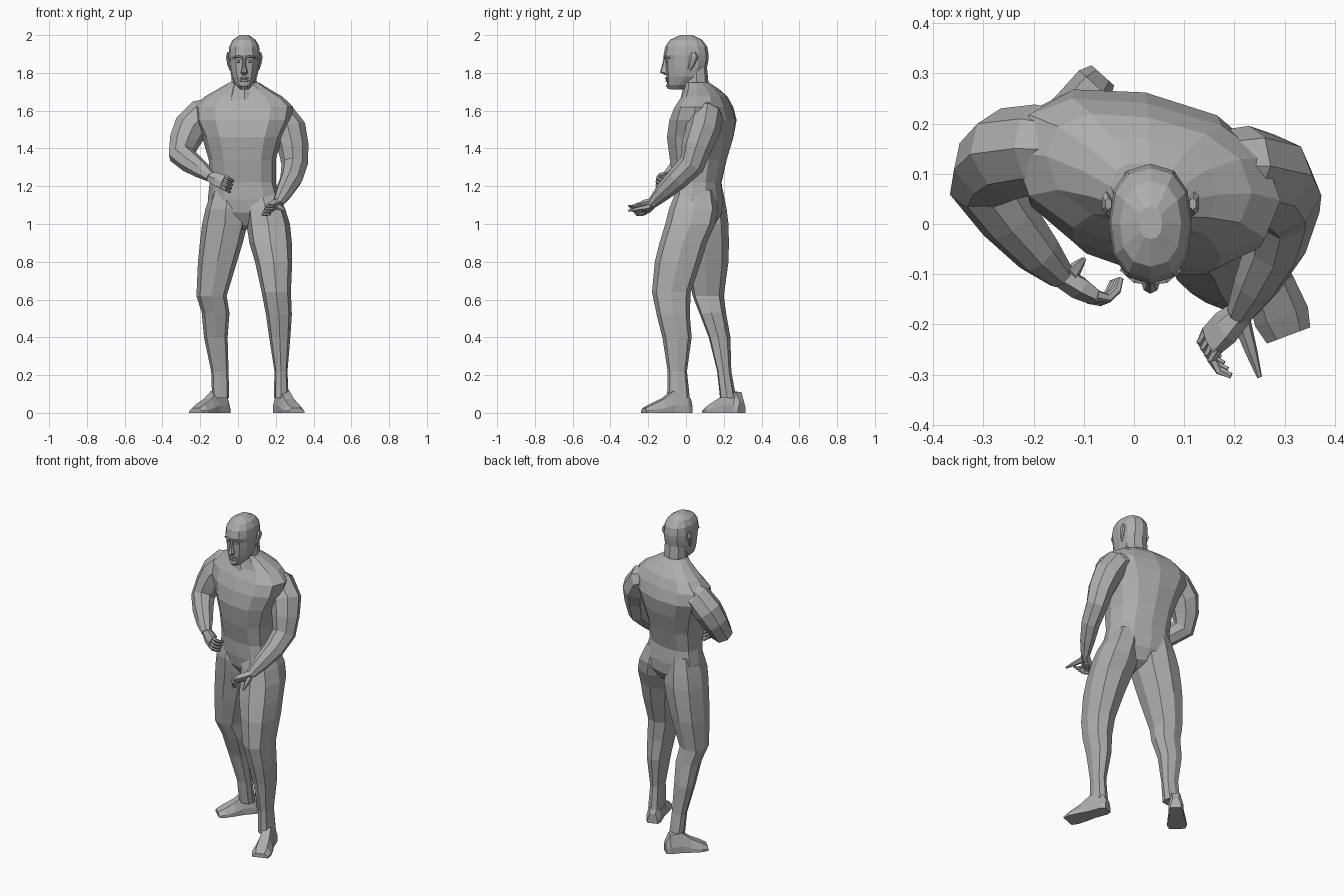
import bpy, bmesh, math
from mathutils import Vector

cube = bpy.data.objects.get("Cube")
if cube:
    bpy.data.objects.remove(cube, do_unlink=True)

clay = bpy.data.materials.new("clay_grey")
clay.use_nodes = True
GREY = (0.42, 0.42, 0.42, 1)
clay.diffuse_color = GREY
for node in clay.node_tree.nodes:
    if node.type == 'BSDF_PRINCIPLED':
        node.inputs["Base Color"].default_value = GREY


def loft(name, rings):
    """Bridge a list of equal point rings into one closed flat-shaded mesh."""
    bm = bmesh.new()
    loops = [[bm.verts.new(point) for point in ring] for ring in rings]
    count = len(loops[0])
    for lower, upper in zip(loops, loops[1:]):
        for i in range(count):
            j = (i + 1) % count
            bm.faces.new((lower[i], lower[j], upper[j], upper[i]))
    bm.faces.new(loops[0][::-1])
    bm.faces.new(loops[-1])
    bmesh.ops.recalc_face_normals(bm, faces=bm.faces)
    mesh = bpy.data.meshes.new(name)
    bm.to_mesh(mesh)
    bm.free()
    mesh.materials.append(clay)
    obj = bpy.data.objects.new(name, mesh)
    bpy.context.collection.objects.link(obj)
    return obj


def unit_section(sides, power=0.85):
    """Slightly squared circle."""
    points = []
    for i in range(sides):
        angle = math.tau * i / sides
        c, s = math.cos(angle), math.sin(angle)
        points.append((math.copysign(abs(c) ** power, c),
                       math.copysign(abs(s) ** power, s)))
    return points


def stack(name, levels, sides=8, skew=0.0, power=0.85):
    """Loft level sections, each given as height and x and y limits."""
    rings = []
    for z, x0, x1, y0, y1 in levels:
        cx, cy = (x0 + x1) / 2, (y0 + y1) / 2
        rx, ry = (x1 - x0) / 2, (y1 - y0) / 2
        rings.append([(cx + rx * a, cy + ry * b + skew * rx * a, z)
                      for a, b in unit_section(sides, power)])
    return loft(name, rings)


def tube(name, points, radii, hint, sides=8):
    """Loft sections along a path; radii are (across hint, along hint)."""
    points = [Vector(p) for p in points]
    rings = []
    for i, point in enumerate(points):
        before = points[max(i - 1, 0)]
        after = points[min(i + 1, len(points) - 1)]
        tangent = (after - before).normalized()
        u = tangent.cross(hint).normalized()
        v = tangent.cross(u)
        ru, rv = radii[i]
        rings.append([point + u * a * ru + v * b * rv
                      for a, b in unit_section(sides)])
    return loft(name, rings)


# Torso from the crotch to the sloping neck muscles, left shoulder forward
stack("torso", [
    (.97, .005, .07, .02, .1),
    (.995, -.06, .14, -.01, .15),
    (1.06, -.15, .23, -.05, .19),
    (1.13, -.16, .225, -.06, .195),
    (1.22, -.15, .2, -.06, .185),
    (1.34, -.155, .2, -.085, .215),
    (1.46, -.19, .235, -.1, .25),
    (1.55, -.235, .28, -.082, .262),
    (1.62, -.24, .292, -.05, .24),
    (1.675, -.175, .235, -.015, .212),
    (1.715, -.105, .165, -.005, .17),
    (1.75, -.045, .11, -.0, .12)], sides=12, skew=-.18)
stack("neck", [
    (1.66, -.06, .13, -.03, .16),
    (1.74, -.035, .1, -.01, .12),
    (1.84, -.03, .095, .0, .11)])

# Legs: left one forward, right one back
stack("left_leg", [
    (1.18, .05, .2, -.05, .15),
    (1.08, .04, .25, -.09, .17),
    (1.0, .045, .275, -.11, .155),
    (.9, .06, .285, -.14, .11),
    (.8, .09, .287, -.165, .08),
    (.64, .125, .28, -.18, .025),
    (.52, .148, .285, -.155, .02),
    (.4, .165, .277, -.125, .03),
    (.22, .193, .262, -.097, .005),
    (.08, .19, .268, -.1, .02)], power=.75)
stack("right_leg", [
    (1.18, -.14, .03, -.02, .195),
    (1.08, -.172, .045, -.04, .215),
    (1.0, -.19, .05, -.03, .225),
    (.9, -.202, .025, -.015, .227),
    (.8, -.212, -.005, .0, .225),
    (.62, -.22, -.06, .035, .2),
    (.53, -.192, -.045, .07, .212),
    (.4, -.18, -.055, .12, .235),
    (.22, -.142, -.05, .165, .24),
    (.08, -.137, -.047, .18, .265)], skew=-.1, power=.75)


def foot(name, heel, toe):
    """Wedge foot from the heel point to the toe point on the ground."""
    heel, toe = Vector((*heel, 0)), Vector((*toe, 0))
    side = (toe - heel).normalized().cross(Vector((0, 0, 1)))
    profile = [(0, .03, .06), (.1, .042, .11), (.4, .042, .115),
               (.6, .05, .075), (.85, .056, .045), (1, .046, .025)]
    rings = []
    for t, w, h in profile:
        outline = [(-w, 0), (w, 0), (w, h * .35),
                   (w * .55, h), (-w * .55, h), (-w, h * .35)]
        centre = heel.lerp(toe, t)
        rings.append([centre + side * s + Vector((0, 0, z))
                      for s, z in outline])
    return loft(name, rings)


foot("left_foot", (.215, .025), (.308, -.222))
foot("right_foot", (-.062, .296), (-.225, .115))


# Arms: shoulder, elbow and wrist along one bent path
def arm(name, path):
    a, b, c = (Vector(path[i]) for i in (1, 4, -1))
    hinge = (b - a).cross(c - b).normalized()
    radii = [(r, r * .95) for r in (.065, .086, .09, .08, .068, .059, .046, .028)]
    return tube(name, path, radii, hinge)


arm("left_arm", [
    (.13, .115, 1.6), (.22, .108, 1.57), (.27, .09, 1.5),
    (.292, .057, 1.41), (.3, .03, 1.315), (.283, -.045, 1.24),
    (.245, -.12, 1.17), (.212, -.178, 1.11)])
arm("right_arm", [
    (-.1, .15, 1.61), (-.19, .15, 1.575), (-.25, .14, 1.51),
    (-.282, .115, 1.44), (-.3, .08, 1.365), (-.25, .01, 1.325),
    (-.19, -.06, 1.283), (-.145, -.105, 1.248)])


# Hands: flat palm, four curled fingers and a thumb
def hand(side, wrist, knuckle, spread, curl, thumb_root, thumb_tip):
    wrist, knuckle = Vector(wrist), Vector(knuckle)
    spread, curl = Vector(spread).normalized(), Vector(curl).normalized()
    ahead = (knuckle - wrist).normalized()
    tube(side + "_palm",
         [wrist - ahead * .01, wrist.lerp(knuckle, .5), knuckle],
         [(.022, .026), (.024, .04), (.015, .04)], spread, 6)
    for number in range(4):
        p = knuckle + spread * (number - 1.5) * .02 - ahead * .006
        path = [p]
        for bend in (.3, 1.5, 6):
            p = p + (ahead + curl * bend).normalized() * .026
            path.append(p)
        tube(side + "_finger_" + "abcd"[number], path,
             [(r, r) for r in (.011, .01, .009, .006)], spread, 6)
    root, tip = Vector(thumb_root), Vector(thumb_tip)
    tube(side + "_thumb", [root, root.lerp(tip, .55), tip],
         [(.018, .018), (.012, .012), (.005, .005)], curl, 6)


hand("left", (.212, -.178, 1.11), (.152, -.235, 1.08), (.35, -.6, .7),
     (.9, -.25, .15), (.215, -.195, 1.09), (.25, -.305, 1.07))
hand("right", (-.145, -.105, 1.248), (-.078, -.148, 1.222), (.25, .1, .9),
     (.15, 1, -.2), (-.13, -.105, 1.26), (-.1, -.07, 1.22))

# Head
MID = .033
stack("head", [
    (1.712, .012, .054, -.085, -.02),
    (1.735, -.012, .078, -.1, .03),
    (1.78, -.035, .101, -.104, .09),
    (1.83, -.045, .111, -.108, .112),
    (1.865, -.048, .114, -.11, .118),
    (1.895, -.05, .116, -.119, .12),
    (1.94, -.046, .112, -.11, .112),
    (1.975, -.028, .094, -.085, .085),
    (2.0, .01, .056, -.03, .035)], sides=12, power=.85)
stack("nose", [
    (1.79, MID - .012, MID + .012, -.115, -.09),
    (1.803, MID - .019, MID + .019, -.139, -.09),
    (1.83, MID - .011, MID + .011, -.13, -.09),
    (1.88, MID - .009, MID + .009, -.118, -.09)], power=1)

# Mouth and chin
for lip, z, depth in (("upper_lip", 1.772, -.111), ("lower_lip", 1.758, -.109)):
    stack(lip, [(z - .006, MID - .018, MID + .018, depth + .004, -.08),
                (z, MID - .026, MID + .026, depth, -.08),
                (z + .006, MID - .014, MID + .014, depth + .004, -.08)])
stack("chin", [(1.715, MID - .016, MID + .016, -.094, -.06),
               (1.73, MID - .022, MID + .022, -.106, -.06),
               (1.745, MID - .018, MID + .018, -.1, -.06)])

# Mirrored brows, eyes and ears
for side, sign in (("left", 1), ("right", -1)):
    def at(x):
        return MID + sign * x
    tube(side + "_brow",
         [(at(.008), -.113, 1.88), (at(.03), -.11, 1.888), (at(.058), -.088, 1.88)],
         [(.006, .008), (.006, .009), (.004, .006)], Vector((0, 1, 0)), 6)
    tube(side + "_eye",
         [(at(.016), -.102, 1.86), (at(.03), -.1, 1.861), (at(.045), -.09, 1.86)],
         [(.003, .004), (.008, .01), (.003, .004)], Vector((0, 1, 0)), 6)
    tube(side + "_ear",
         [(at(.072), .015, 1.815), (at(.082), .03, 1.845),
          (at(.088), .042, 1.885), (at(.084), .04, 1.908)],
         [(.008, .006), (.016, .008), (.024, .01), (.012, .007)],
         Vector((1, 0, 0)), 6)
